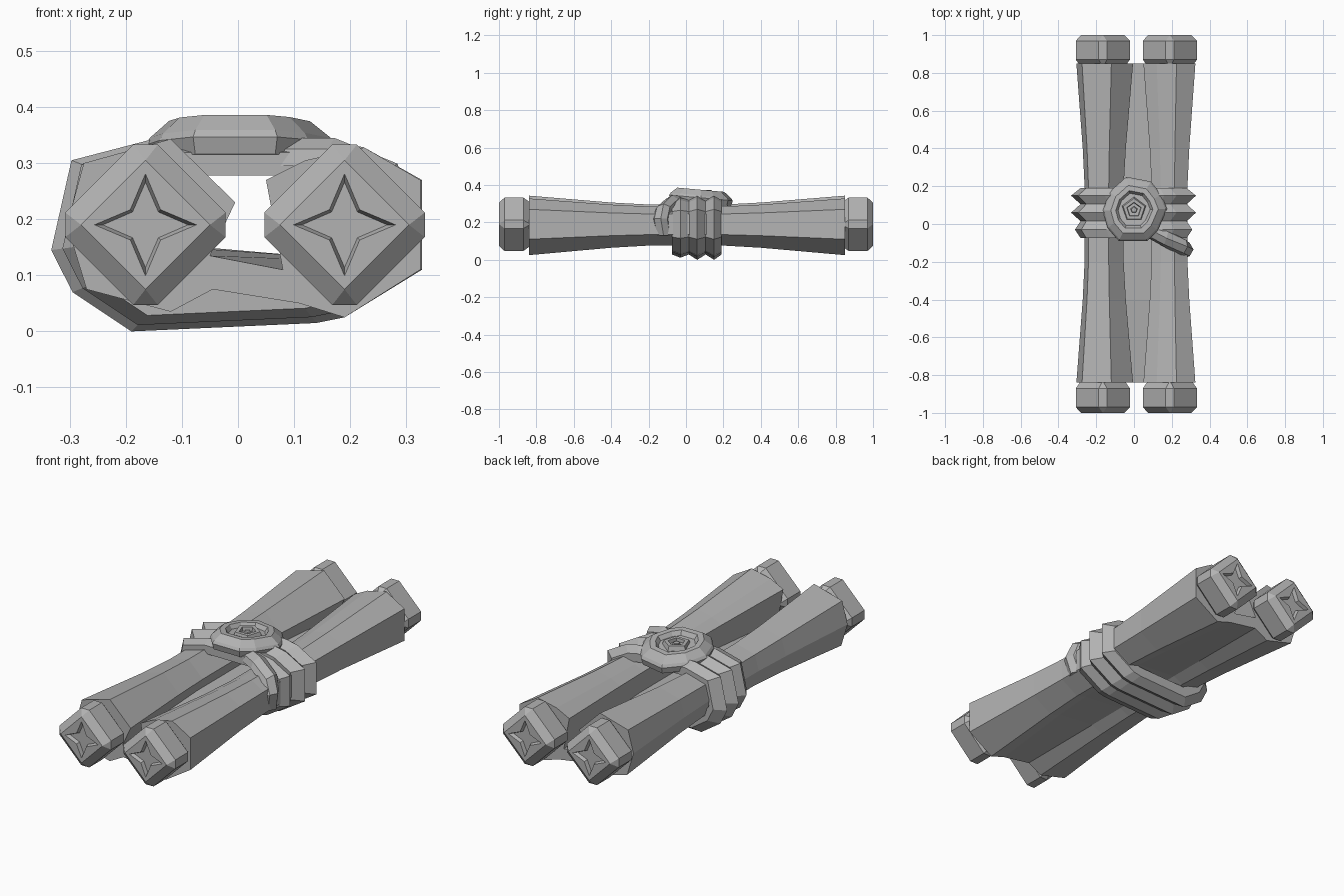
import bpy, bmesh, math
from mathutils import Vector

if "Cube" in bpy.data.objects:
    bpy.data.objects.remove(bpy.data.objects["Cube"])

grey = bpy.data.materials.new("plain_grey")
grey.diffuse_color = (0.45, 0.45, 0.45, 1)
grey.use_nodes = True
grey.node_tree.nodes["Principled BSDF"].inputs["Base Color"].default_value = grey.diffuse_color


def loft(name, rings, cap=True, loop=False):
    """Skin a list of equal-length point rings into one flat-shaded object."""
    bm = bmesh.new()
    vs = [[bm.verts.new(p) for p in r] for r in rings]
    n = len(rings[0])
    pairs = list(zip(vs, vs[1:])) + ([(vs[-1], vs[0])] if loop else [])
    for a, b in pairs:
        for i in range(n):
            j = (i + 1) % n
            bm.faces.new((a[i], a[j], b[j], b[i]))
    if cap and not loop:
        bm.faces.new(vs[0])
        bm.faces.new(vs[-1])
    bmesh.ops.remove_doubles(bm, verts=bm.verts, dist=1e-5)
    bmesh.ops.dissolve_degenerate(bm, edges=bm.edges, dist=1e-5)
    bmesh.ops.recalc_face_normals(bm, faces=bm.faces)
    me = bpy.data.meshes.new(name)
    bm.to_mesh(me)
    bm.free()
    me.materials.append(grey)
    ob = bpy.data.objects.new(name, me)
    bpy.context.collection.objects.link(ob)
    return ob


LX, RX, CZ = -0.165, 0.19, 0.19     # roll axes

# Parchment: two rolls joined by a low sheet, pinched at the waist
sheet = [(-.27, .075), (-.305, .19), (-.275, .30), (-.12, .343), (-.005, .23), (-.05, .135),
         (.08, .11), (.05, .27), (.12, .305), (.225, .328), (.325, .27), (.325, .11),
         (.19, .025), (.11, .05), (-.045, .075), (-.12, .035)]


def pinch(p, s):
    cx = LX if p[0] < 0 else RX
    return cx + (p[0] - cx) * s, CZ + (p[1] - CZ) * s


rings = []
for y, s in [(-.84, 1), (-.4, .76), (-.2, .69), (.2, .69), (.4, .76), (.85, 1)]:
    rings.append([(x, y, z) for x, z in (pinch(p, s) for p in sheet)])
loft("parchment_rolls", rings)


# Rod knobs: clipped diamonds with a recessed four-point star
def knob_ring(flat, tip, mid):
    pts = []
    for k in range(4):
        c, s = round(math.cos(k * math.pi / 2)), round(math.sin(k * math.pi / 2))
        for u, v in ((tip, -flat), (tip, flat), (mid, mid)):
            pts.append((u * c - v * s, u * s + v * c))
    return pts


knob_steps = [(.83, .0, .115, .0575), (.87, .022, .143, .0825), (.97, .022, .143, .0825),
              (1.0, .0, .115, .0575), (1.0, .0, .091, .027), (.982, .0, .076, .023)]
for cx, side in ((LX, "left"), (RX, "right")):
    for d, end in ((-1, "front"), (1, "back")):
        loft(f"{side}_{end}_knob",
             [[(cx + x, d * y, CZ + z) for x, z in knob_ring(f, t, m)] for y, f, t, m in knob_steps])

# Three ridged bands wrapped round the waist, hollow between the rolls
band = [(-.295, .07), (-.333, .145), (-.297, .305), (-.155, .342), (.16, .342), (.225, .328),
        (.328, .27), (.328, .11), (.19, .025), (.14, .015), (-.19, .0)]


def band_ring(y, sx, sz):
    return [(x * sx, y, CZ + (z - CZ) * sz) for x, z in band]


ys = [-.075, -.03, .015, .06, .105, .15, .19]
rings = []
for i, y in enumerate(ys):
    peak = i % 2
    shrink = 1 if y > .04 else .94
    rings.append(band_ring(y, shrink if peak else .85, shrink if peak else .85))
rings += [band_ring(ys[-1], .78, .58), band_ring(ys[0], .78, .58)]
loft("waist_bands", rings, loop=True)

# Loose band tail, crossing diagonally down the right roll
path = [((.05, -.01, .325), 0), ((.17, -.075, .325), .1), ((.27, -.12, .285), .5),
        ((.295, -.135, .22), 1), ((.275, -.12, .13), 1)]
rings = []
for (x, y, z), a in path:
    out = Vector((a, 0, 1 - a)).normalized()
    along = Vector((.35 * (1 - a), 1, 0)).normalized()
    c = Vector((x, y, z))
    rings.append([c + along * .045 - out * .03, c + along * .035, c + out * .02,
                  c - along * .035, c - along * .045 - out * .03])
loft("band_tail", rings)

# Wax seal: irregular bevelled disc with a sunken centre, tilted slightly back
rim = [(-.165, .07), (-.13, .17), (-.04, .25), (.09, .225), (.145, .155),
       (.175, .08), (.125, -.035), (.07, -.09), (-.08, -.09), (-.14, -.02)]
SX, SY = -.003, .075


def seal_ring(s, z):
    pts = []
    for x, y in rim:
        yy = SY + (y - SY) * s
        pts.append((SX + (x - SX) * s, yy, z - .09 * (yy + .07)))
    return pts


loft("wax_seal", [seal_ring(s, z) for s, z in
                  [(.95, .315), (1, .345), (.95, .358), (.74, .388), (.58, .388), (.5, .368)]])


# Simple raised shapes within the seal: a five-sided ring
def pent(r, z):
    return [(.0 + r * math.sin(k * math.tau / 5), SY + r * math.cos(k * math.tau / 5), z)
            for k in range(5)]


loft("seal_relief", [pent(.07, .345), pent(.06, .372), pent(.04, .372), pent(.035, .345)], loop=True)
loft("seal_centre", [pent(.022, .345), pent(.015, .368)])
